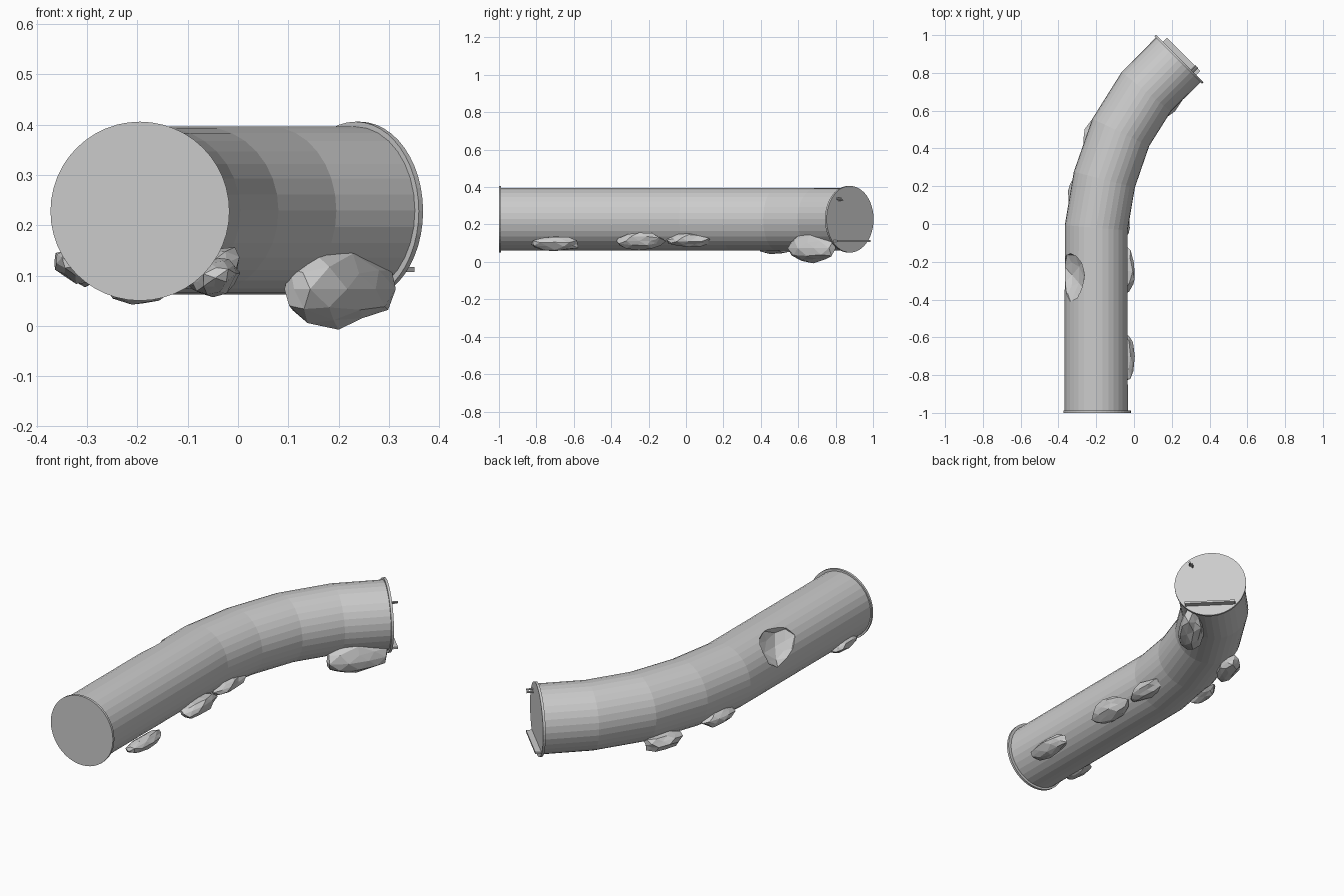
import bpy, bmesh, math, random
from mathutils import Vector, Matrix

cube = bpy.data.objects.get("Cube")
if cube:
    bpy.data.objects.remove(cube, do_unlink=True)

AXIS_Z = 0.229
PIPE_R = 0.167
CAP_R = 0.178
SIDES = 32


def material(name, value):
    mat = bpy.data.materials.new(name)
    mat.use_nodes = True
    colour = (value, value, value, 1)
    mat.diffuse_color = colour
    mat.node_tree.nodes["Principled BSDF"].inputs["Base Color"].default_value = colour
    return mat


GREY = material("plain grey", 0.6)


def finish(bm, name):
    bmesh.ops.recalc_face_normals(bm, faces=bm.faces)
    mesh = bpy.data.meshes.new(name)
    bm.to_mesh(mesh)
    bm.free()
    mesh.materials.append(GREY)
    obj = bpy.data.objects.new(name, mesh)
    bpy.context.collection.objects.link(obj)
    return obj


def pipe(name, path, radius):
    """Sweep a circle along a flat path with mitred joints and closed ends."""
    bm = bmesh.new()
    pts = [Vector((x, y, AXIS_Z)) for x, y in path]
    rings = []
    for i, p in enumerate(pts):
        before = (p - pts[i - 1]).normalized() if i else None
        after = (pts[i + 1] - p).normalized() if i < len(pts) - 1 else None
        d = ((before or after) + (after or before)).normalized()
        if i == len(pts) - 1:
            d = Vector((1, 1, 0)).normalized()
        side = Vector((d.y, -d.x, 0))
        ring = []
        for k in range(SIDES):
            a = math.tau * k / SIDES
            ring.append(bm.verts.new(p + radius * (side * math.cos(a) + Vector((0, 0, math.sin(a))))))
        rings.append(ring)
    for r0, r1 in zip(rings, rings[1:]):
        for k in range(SIDES):
            n = (k + 1) % SIDES
            bm.faces.new((r0[k], r0[n], r1[n], r1[k]))
    bm.faces.new(rings[0])
    bm.faces.new(rings[-1])
    return finish(bm, name)


def disc(name, centre, yaw, radius, depth, sides=48):
    """Short cylinder whose axis lies level, turned by yaw from +y."""
    bm = bmesh.new()
    mat = (Matrix.Translation(centre) @ Matrix.Rotation(yaw, 4, 'Z')
           @ Matrix.Rotation(math.pi / 2, 4, 'X'))
    bmesh.ops.create_cone(bm, cap_ends=True, segments=sides, radius1=radius,
                          radius2=radius, depth=depth, matrix=mat)
    return finish(bm, name)


def rock(name, centre, half, yaw=0, roll=0, seed=1, rough=0.18):
    """Faceted boulder: a jittered, stretched icosphere."""
    rng = random.Random(seed)
    bm = bmesh.new()
    bmesh.ops.create_icosphere(bm, subdivisions=2, radius=1)
    for v in bm.verts:
        v.co *= 1 + rng.uniform(-rough, rough * 0.5)
    mat = (Matrix.Translation(centre) @ Matrix.Rotation(math.radians(yaw), 4, 'Z')
           @ Matrix.Rotation(math.radians(roll), 4, 'Y') @ Matrix.Diagonal((*half, 1)))
    bm.transform(mat)
    return finish(bm, name)


# Bent main pipe
path = [(-0.2, -0.995), (-0.2, -0.02), (-0.157, 0.235), (-0.07, 0.485),
        (0.065, 0.70), (0.238, 0.873)]
body = pipe("pipe", path, PIPE_R)

# Broken-out cavity in the upper right flank
cutter = rock("cavity_cutter", (-0.335, -0.27, 0.325), (0.055, 0.135, 0.1), roll=36, seed=4)
cutter.hide_render = True
cut = body.modifiers.new("cavity", 'BOOLEAN')
cut.operation = 'DIFFERENCE'
cut.solver = 'EXACT'
cut.object = cutter
bpy.context.view_layer.objects.active = body
bpy.context.view_layer.update()
bpy.ops.object.modifier_apply(modifier="cavity")
bpy.data.objects.remove(cutter, do_unlink=True)

# End caps
disc("front_cap", (-0.195, -0.994, 0.228), 0, CAP_R, 0.012)
disc("back_cap", (0.238, 0.873, 0.228), -math.pi / 4, CAP_R, 0.012)

# Ledge and pins on the back cap
out = Vector((1, 1, 0)).normalized()
along = Vector((-1, 1, 0)).normalized()
end = Vector((0.238, 0.873, 0))
bm = bmesh.new()
bmesh.ops.create_cube(bm, size=1, matrix=(
    Matrix.Translation(end + out * 0.017 + Vector((0, 0, 0.112)))
    @ Matrix.Rotation(-math.pi / 4, 4, 'Z') @ Matrix.Diagonal((0.25, 0.035, 0.01, 1))))
finish(bm, "back_ledge")
for i, shift in enumerate((-0.088, -0.1)):
    spot = end + along * shift + out * 0.018 + Vector((0, 0, 0.33 + 0.009 * i))
    disc(f"back_pin_{i + 1}", spot, -math.pi / 4, 0.005, 0.04, 8)

# Boulders against the lower flanks
rock("left_front_rock", (-0.045, -0.7, 0.095), (0.05, 0.14, 0.035), roll=-35, seed=2)
rock("left_middle_rock", (-0.05, -0.25, 0.112), (0.06, 0.135, 0.045), roll=-25, seed=3)
rock("left_back_rock", (-0.065, 0.015, 0.117), (0.045, 0.12, 0.038), roll=-15, seed=5)
rock("large_under_rock", (0.2, 0.68, 0.073), (0.065, 0.17, 0.078), yaw=-38, seed=6)
rock("right_front_rock", (-0.325, -0.82, 0.118), (0.05, 0.1, 0.03), roll=35, seed=7)
rock("right_middle_rock", (-0.305, 0.17, 0.117), (0.045, 0.11, 0.04), yaw=-10, roll=20, seed=8)
rock("right_back_rock", (-0.205, 0.48, 0.085), (0.06, 0.11, 0.045), yaw=-22, roll=25, seed=9)
